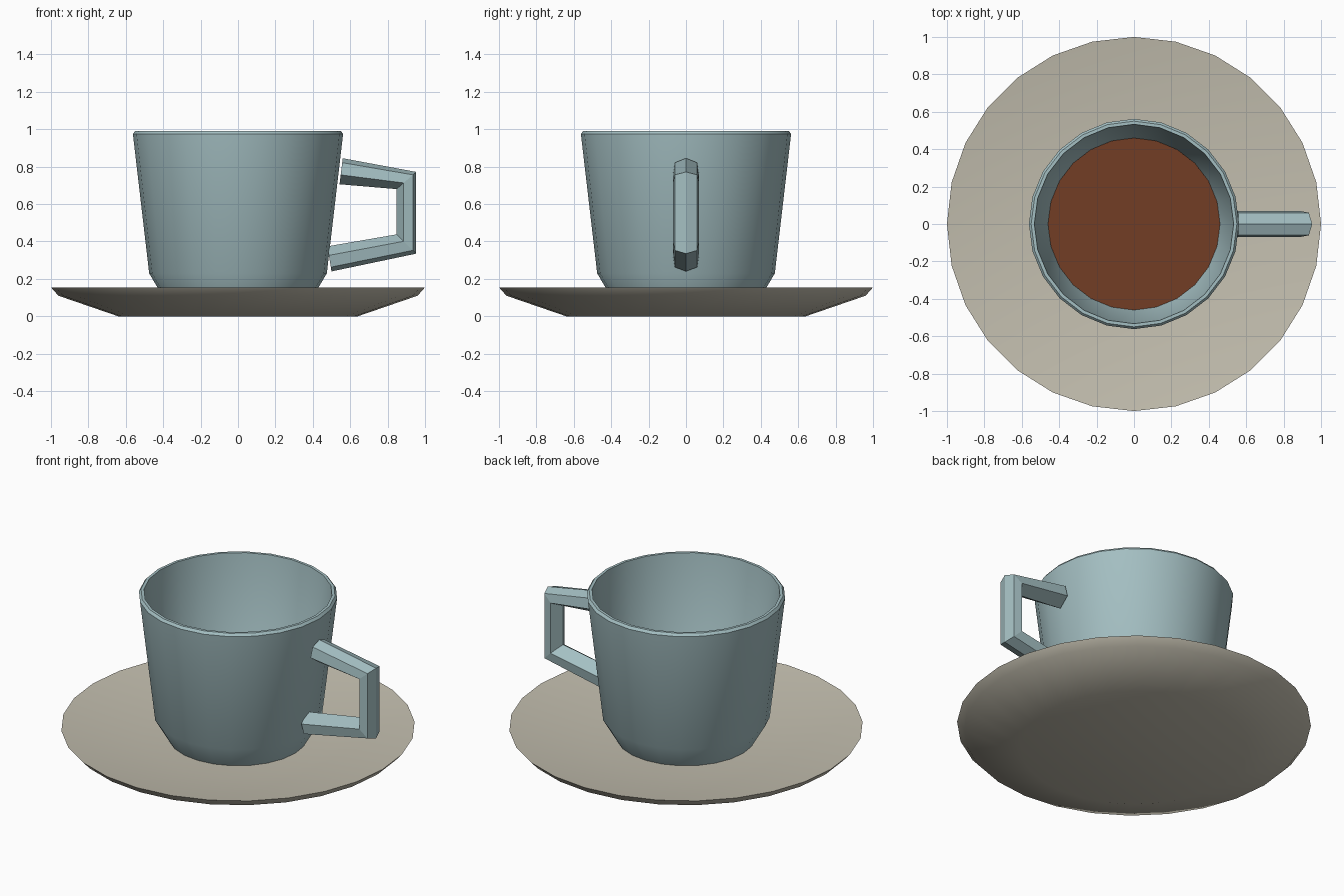
import bpy, bmesh, math

if "Cube" in bpy.data.objects:
    bpy.data.objects.remove(bpy.data.objects["Cube"])


def material(name, rgb):
    m = bpy.data.materials.new(name)
    m.diffuse_color = (*rgb, 1)
    m.use_nodes = True
    m.node_tree.nodes["Principled BSDF"].inputs["Base Color"].default_value = m.diffuse_color
    return m


def finish(bm, name, mat, smooth):
    bmesh.ops.recalc_face_normals(bm, faces=bm.faces)
    me = bpy.data.meshes.new(name)
    bm.to_mesh(me)
    bm.free()
    ob = bpy.data.objects.new(name, me)
    bpy.context.collection.objects.link(ob)
    me.materials.append(mat)
    if smooth:
        bpy.ops.object.select_all(action='DESELECT')
        ob.select_set(True)
        bpy.context.view_layer.objects.active = ob
        bpy.ops.object.shade_smooth_by_angle(angle=math.radians(32))
    return ob


def lathe(name, profile, sides, mat):
    """Rings from (radius, z) points, closed with a cap at each end."""
    bm = bmesh.new()
    rings = []
    for r, z in profile:
        rings.append([bm.verts.new((r * math.cos(a), r * math.sin(a), z))
                      for a in (2 * math.pi * i / sides for i in range(sides))])
    for lo, hi in zip(rings, rings[1:]):
        for i in range(sides):
            j = (i + 1) % sides
            bm.faces.new((lo[i], lo[j], hi[j], hi[i]))
    bm.faces.new(rings[0][::-1])
    bm.faces.new(rings[-1])
    return finish(bm, name, mat, True)


blue = material("pale_blue_glaze", (0.37, 0.52, 0.54))
cream = material("cream_ceramic", (0.55, 0.52, 0.43))
brown = material("coffee_brown", (0.17, 0.047, 0.018))

# Saucer, a shallow dish
lathe("saucer", [(0.64, 0), (0.96, 0.11), (1.0, 0.155), (0.55, 0.092)], 28, cream)

# Cup body, outside then over the rim and down the inside
lathe("cup", [(0.39, 0.085), (0.475, 0.23), (0.562, 0.975), (0.55, 0.99),
              (0.533, 0.99), (0.445, 0.25), (0.38, 0.15)], 24, blue)

# Coffee surface
bm = bmesh.new()
bmesh.ops.create_circle(bm, cap_ends=True, segments=24, radius=0.46)
bmesh.ops.translate(bm, verts=bm.verts, vec=(0, 0, 0.385))
coffee = finish(bm, "coffee", brown, False)

# Handle: six-sided sections, each from an outer to an inner (x, z) point
stations = [((0.56, 0.845), (0.543, 0.706)), ((0.953, 0.772), (0.848, 0.68)),
            ((0.953, 0.335), (0.848, 0.438)), ((0.50, 0.24), (0.478, 0.374))]
section = [(0, 0), (0.17, 0.06), (0.64, 0.07), (1, 0), (0.64, -0.07), (0.17, -0.06)]
bm = bmesh.new()
rings = [[bm.verts.new((o[0] + t * (i[0] - o[0]), y, o[1] + t * (i[1] - o[1])))
          for t, y in section] for o, i in stations]
for a, b in zip(rings, rings[1:]):
    for k in range(6):
        n = (k + 1) % 6
        bm.faces.new((a[k], a[n], b[n], b[k]))
bm.faces.new(rings[0])
bm.faces.new(rings[-1])
finish(bm, "handle", blue, False)
